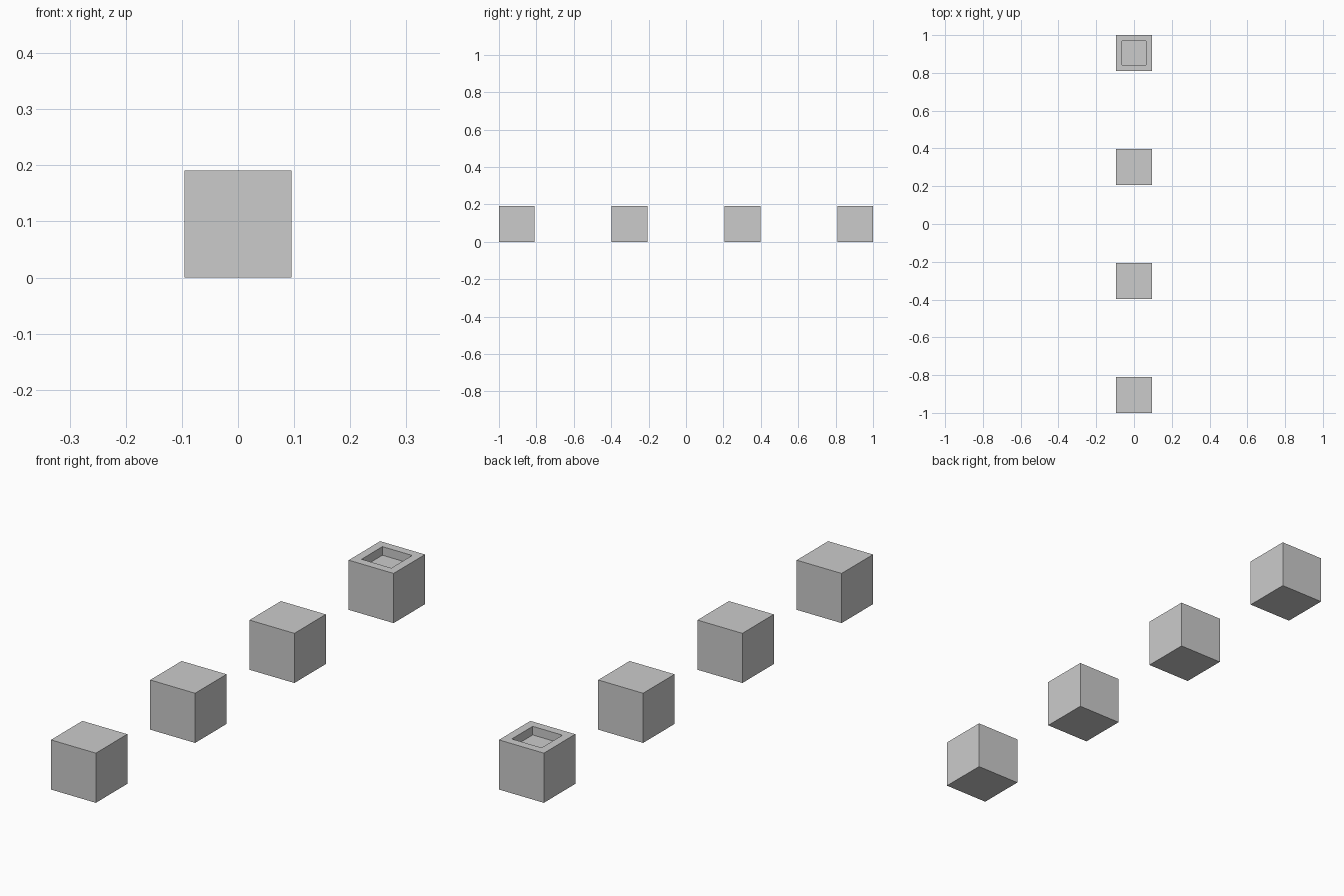
import bpy, bmesh
from mathutils import Vector

if "Cube" in bpy.data.objects:
    bpy.data.objects.remove(bpy.data.objects["Cube"])

SIZE = 0.191      # cube edge
SPACING = 0.603   # distance between cube centres
HOLE = 0.10       # recess width
DEPTH = 0.033     # recess depth


def block(name, y, recessed=False):
    bm = bmesh.new()
    bmesh.ops.create_cube(bm, size=SIZE)
    bmesh.ops.translate(bm, verts=bm.verts, vec=(0, y, SIZE / 2))
    if recessed:
        # Inset the top face, then extrude it downwards into a square pocket
        bm.normal_update()
        top = max(bm.faces, key=lambda f: f.calc_center_median().z)
        bmesh.ops.inset_region(bm, faces=[top], thickness=(SIZE - HOLE) / 2)
        floor = bmesh.ops.extrude_discrete_faces(bm, faces=[top])["faces"][0]
        bmesh.ops.translate(bm, verts=floor.verts, vec=Vector((0, 0, -DEPTH)))
    bmesh.ops.recalc_face_normals(bm, faces=bm.faces)
    mesh = bpy.data.meshes.new(name)
    bm.to_mesh(mesh)
    bm.free()
    obj = bpy.data.objects.new(name, mesh)
    bpy.context.collection.objects.link(obj)
    return obj


# Three plain blocks in a row, with a recessed one at the back
for i in range(3):
    block(f"plain_block_{i + 1}", (i - 1.5) * SPACING)
block("recessed_block", 1.5 * SPACING, recessed=True)
